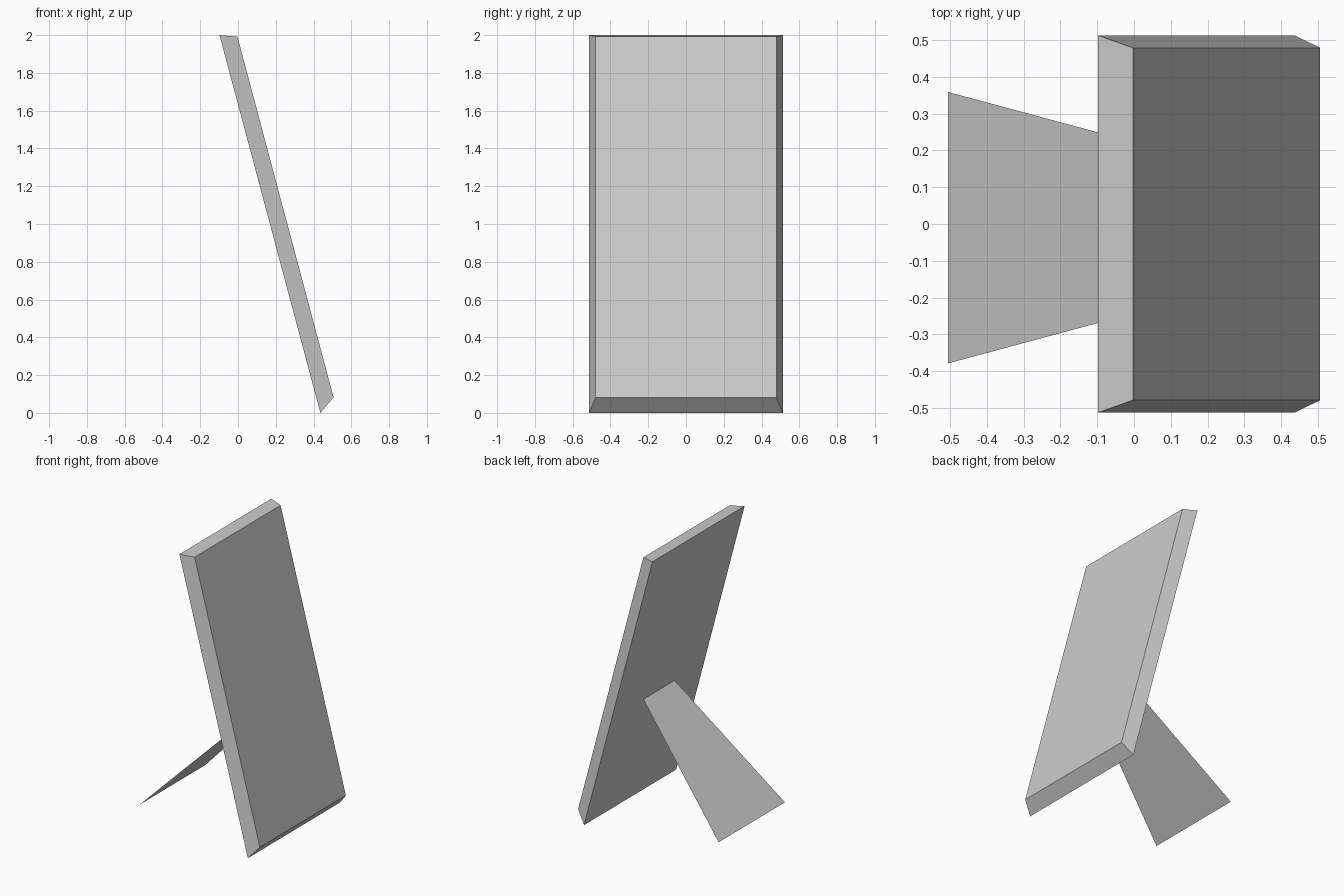
import bpy
import bmesh

cube = bpy.data.objects.get("Cube")
if cube:
    bpy.data.objects.remove(cube, do_unlink=True)

grey = bpy.data.materials.new("light_grey")
grey.use_nodes = True
GREY = (0.6, 0.6, 0.6, 1.0)
grey.diffuse_color = GREY
grey.node_tree.nodes["Principled BSDF"].inputs["Base Color"].default_value = GREY


def rectangle(bm, low, high, y=0.0):
    """Sloping four-sided ring; low and high are (x, z, half width)."""
    return [bm.verts.new((x, y + side * w, z))
            for (x, z, w), sides in ((low, (-1, 1)), (high, (1, -1)))
            for side in sides]


def finish(name, bm):
    mesh = bpy.data.meshes.new(name)
    bm.to_mesh(mesh)
    bm.free()
    mesh.materials.append(grey)
    obj = bpy.data.objects.new(name, mesh)
    bpy.context.collection.objects.link(obj)
    return obj


# Leaning panel: a wide back joined to a smaller front by sloping edges
bm = bmesh.new()
back = rectangle(bm, (0.436, 0.0, 0.513), (-0.098, 2.0, 0.513))
front = rectangle(bm, (0.506, 0.082, 0.479), (-0.003, 1.992, 0.479))
bm.faces.new(front)
bm.faces.new(back[::-1])
for i in range(4):
    j = (i + 1) % 4
    bm.faces.new((back[i], back[j], front[j], front[i]))
bmesh.ops.recalc_face_normals(bm, faces=bm.faces)
finish("panel", bm)

# Prop behind the panel: one thin tapering sheet, facing down and forward
bm = bmesh.new()
leg = rectangle(bm, (-0.506, 0.072, 0.369), (0.218, 0.812, 0.174), y=-0.01)
face = bm.faces.new(leg)
face.normal_update()
if face.normal.z > 0:
    face.normal_flip()
finish("back_prop", bm)
